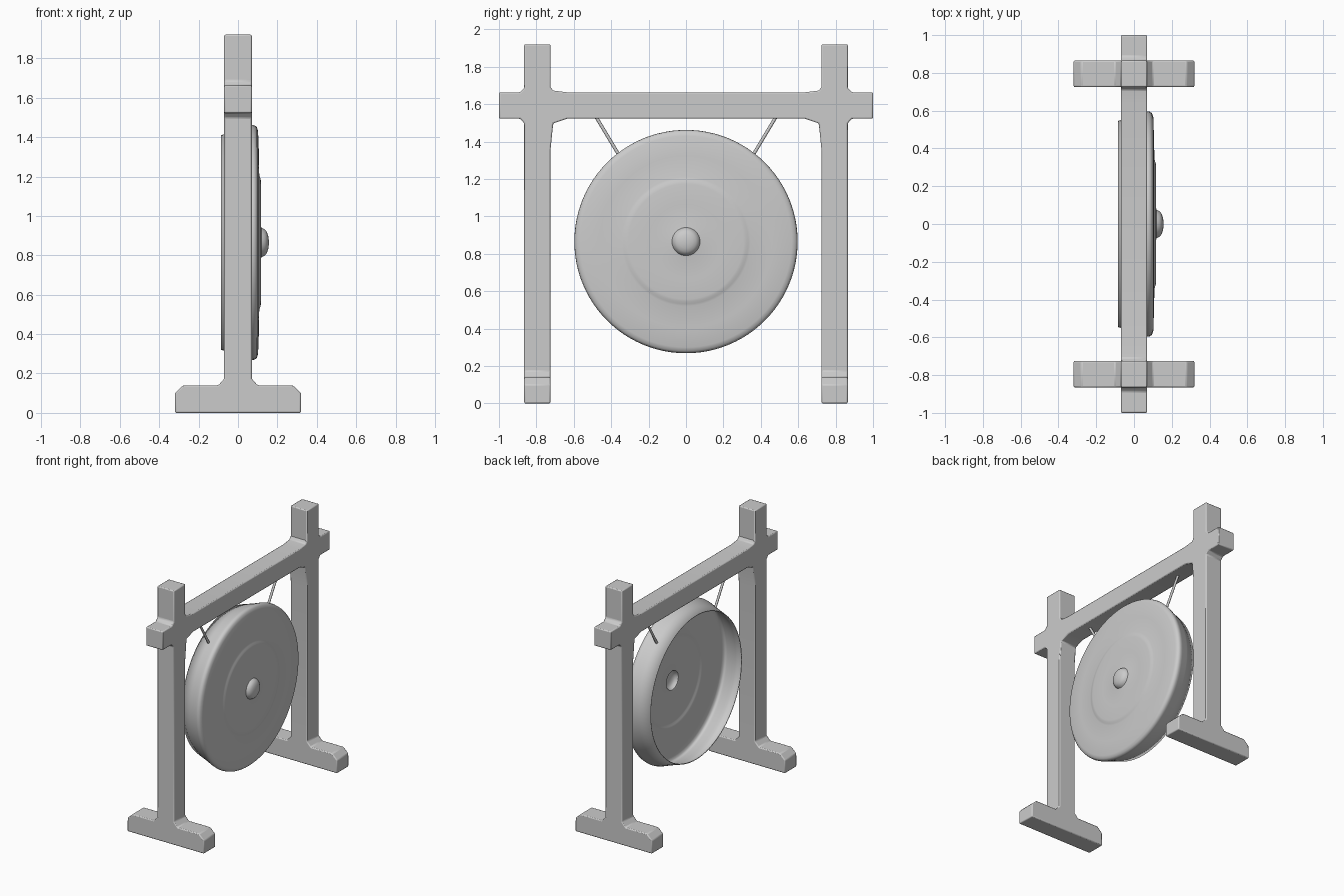
import bpy, bmesh, math
from mathutils import Vector

if "Cube" in bpy.data.objects:
    bpy.data.objects.remove(bpy.data.objects["Cube"])

def finish(bm, name):
    bmesh.ops.recalc_face_normals(bm, faces=bm.faces)
    me = bpy.data.meshes.new(name)
    bm.to_mesh(me)
    bm.free()
    ob = bpy.data.objects.new(name, me)
    bpy.context.collection.objects.link(ob)
    return ob

def smooth(ob, angle):
    bpy.ops.object.select_all(action='DESELECT')
    ob.select_set(True)
    bpy.context.view_layer.objects.active = ob
    bpy.ops.object.shade_smooth_by_angle(angle=math.radians(angle))

def prism(bm, points, offset):
    face = bm.faces.new([bm.verts.new(p) for p in points])
    ext = bmesh.ops.extrude_face_region(bm, geom=[face])
    moved = [v for v in ext["geom"] if isinstance(v, bmesh.types.BMVert)]
    bmesh.ops.translate(bm, verts=moved, vec=offset)

def mirrored(half):
    return half + [(-a, b) for a, b in reversed(half)]

# Stand: posts and crossbeam from one outline, feet welded to the post ends
T, JOIN = 0.07, 0.172
upper = [(0.635, 1.522), (0.71, 1.497), (0.725, 1.35), (0.725, JOIN),
         (0.865, JOIN), (0.865, 1.498), (0.887, 1.522), (1, 1.522),
         (1, 1.663), (0.887, 1.663), (0.865, 1.685), (0.865, 1.92),
         (0.725, 1.92), (0.725, 1.692), (0.71, 1.672), (0.635, 1.663)]
foot = [(0.32, 0), (0.32, 0.1), (0.278, 0.14), (0.1, 0.14), (T, JOIN)]
bm = bmesh.new()
prism(bm, [(-T, y, z) for y, z in mirrored(upper)], (2 * T, 0, 0))
for y in (0.725, -0.865):
    prism(bm, [(x, y, z) for x, z in mirrored(foot)], (0, 0.14, 0))
caps = [f for f in bm.faces if all(abs(v.co.z - JOIN) < 1e-4 for v in f.verts)]
bmesh.ops.delete(bm, geom=caps, context='FACES_ONLY')
bmesh.ops.remove_doubles(bm, verts=bm.verts, dist=0.0005)
stand = finish(bm, "stand")
bev = stand.modifiers.new("bevel", 'BEVEL')
bev.width, bev.segments = 0.007, 2
bev.limit_method, bev.angle_limit = 'ANGLE', math.radians(40)
smooth(stand, 30)

# Gong: thin dished shell turned around the x axis, (radius, x) profile
CZ, N = 0.865, 96
profile = [(0.545, -0.086), (0.572, 0), (0.592, 0.055), (0.597, 0.072),
           (0.594, 0.086), (0.585, 0.096), (0.565, 0.102), (0.46, 0.106),
           (0.345, 0.108), (0.333, 0.111), (0.322, 0.115), (0.308, 0.117),
           (0.2, 0.117), (0.085, 0.117), (0.075, 0.119), (0.072, 0.125),
           (0.066, 0.137), (0.053, 0.147), (0.036, 0.153), (0.018, 0.156),
           (0, 0.157)]
bm = bmesh.new()
vs = [bm.verts.new((x, 0, r)) for r, x in profile]
es = [bm.edges.new(p) for p in zip(vs, vs[1:])]
bmesh.ops.spin(bm, geom=vs + es, cent=(0, 0, 0), axis=(1, 0, 0),
               angle=2 * math.pi, steps=N, use_merge=True)
bmesh.ops.remove_doubles(bm, verts=bm.verts, dist=1e-4)
bmesh.ops.recalc_face_normals(bm, faces=bm.faces)
if sum(f.normal.x * f.calc_area() for f in bm.faces) < 0:
    bmesh.ops.reverse_faces(bm, faces=bm.faces)
me = bpy.data.meshes.new("gong")
bm.to_mesh(me)
bm.free()
gong = bpy.data.objects.new("gong", me)
bpy.context.collection.objects.link(gong)
gong.location.z = CZ
sol = gong.modifiers.new("shell", 'SOLIDIFY')
sol.thickness, sol.offset = 0.006, -1
smooth(gong, 50)

# Cords from the beam to the gong rim
for side, name in ((1, "cord_right"), (-1, "cord_left")):
    a, b = Vector((0, side * 0.483, 1.535)), Vector((0, side * 0.347, 1.308))
    bm = bmesh.new()
    bmesh.ops.create_cone(bm, cap_ends=True, segments=12, radius1=0.009,
                          radius2=0.009, depth=(a - b).length)
    cord = finish(bm, name)
    cord.location = (a + b) / 2
    cord.rotation_euler = (a - b).to_track_quat('Z', 'Y').to_euler()
    smooth(cord, 40)
